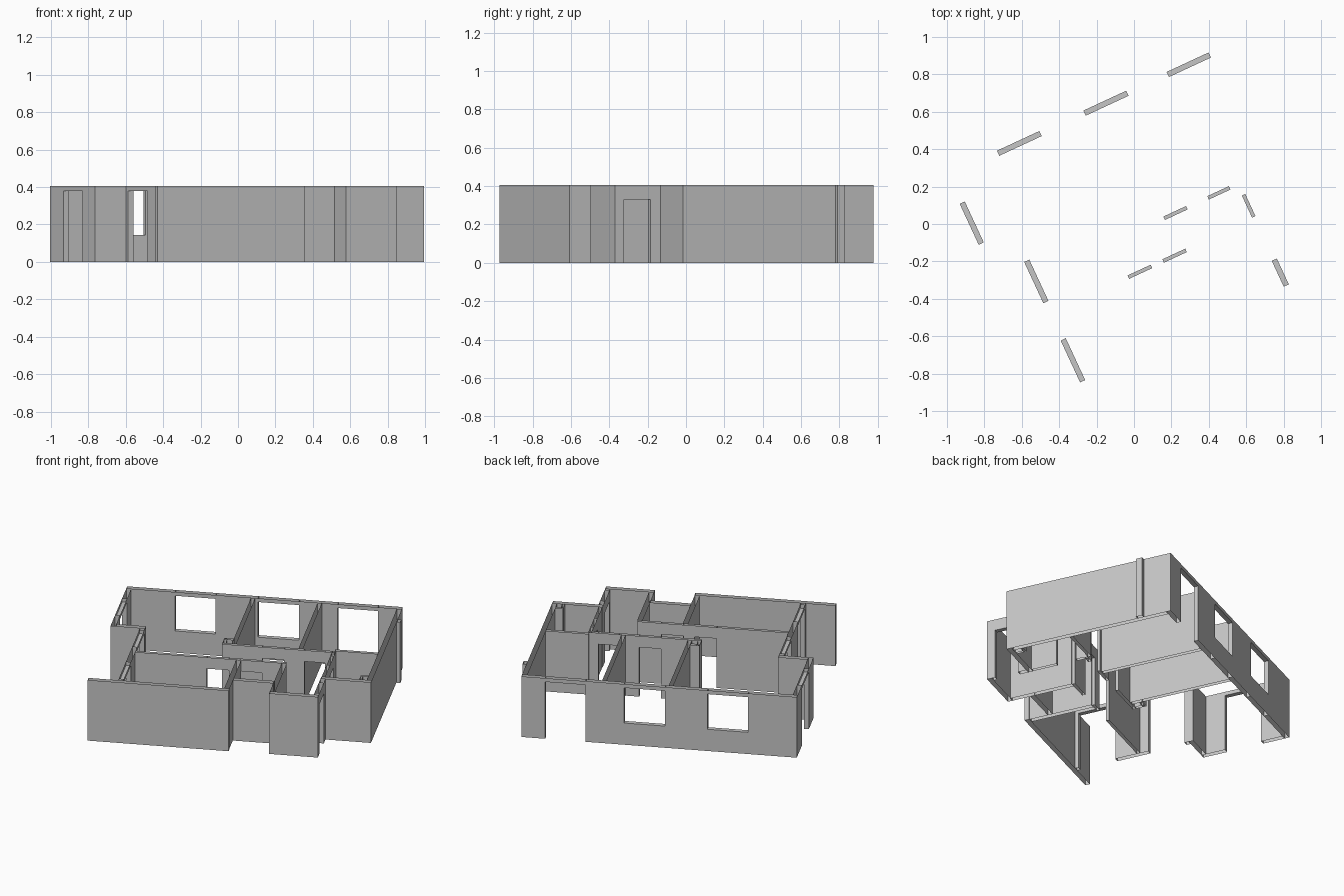
import bpy, bmesh, math

cube = bpy.data.objects.get("Cube")
if cube:
    bpy.data.objects.remove(cube, do_unlink=True)

TOP = 0.405          # wall height
HEAD = 0.38          # head of outside openings
DOOR = 0.33          # head of inside doors
SILL = 0.145         # window sill
TURN = math.radians(24.9)

grey = bpy.data.materials.new("plaster_grey")
grey.use_nodes = True
tone = (0.56, 0.56, 0.56, 1)
grey.diffuse_color = tone
grey.node_tree.nodes["Principled BSDF"].inputs["Base Color"].default_value = tone


def shell(bm, axis, pos, thick, a, b, low, high, cap=None):
    """Hollow wall piece along an axis; cap closes its 'low' or 'high' end."""
    n, f = pos - thick / 2, pos + thick / 2
    ring = [(a, n), (b, n), (b, f), (a, f)]
    if axis == "v":
        ring = [(q, p) for p, q in reversed(ring)]
    bottom = [bm.verts.new((x, y, low)) for x, y in ring]
    top = [bm.verts.new((x, y, high)) for x, y in ring]
    for i in range(4):
        j = (i + 1) % 4
        bm.faces.new((bottom[i], bottom[j], top[j], top[i]))
    if cap == "low":
        bm.faces.new(bottom[::-1])
    elif cap == "high":
        bm.faces.new(top)


def wall(name, axis, pos, a, b, thick=0.03, openings=()):
    """Wall from a to b, with openings given as (start, end, sill, head)."""
    bm = bmesh.new()
    start = a
    for o_start, o_end, sill, head in openings:
        shell(bm, axis, pos, thick, start, o_start, 0, TOP)
        shell(bm, axis, pos, thick, o_start, o_end, head, TOP, "low")
        if sill:
            shell(bm, axis, pos, thick, o_start, o_end, 0, sill, "high")
        start = o_end
    shell(bm, axis, pos, thick, start, b, 0, TOP)
    mesh = bpy.data.meshes.new(name)
    bm.to_mesh(mesh)
    bm.free()
    mesh.materials.append(grey)
    obj = bpy.data.objects.new(name, mesh)
    obj.rotation_euler.z = TURN
    bpy.context.collection.objects.link(obj)


# Outside walls
wall("back_wall", "u", 0.649, -0.80, 0.895, openings=[
    (-0.50, -0.25, SILL, HEAD), (0.01, 0.262, SILL, HEAD), (0.50, 0.748, 0, HEAD)])
wall("upper_side_wall", "v", -0.785, 0.09, 0.634, openings=[(0.249, 0.49, 0, HEAD)])
wall("side_step_wall", "u", 0.105, -0.77, -0.588)
wall("lower_side_wall", "v", -0.603, -0.67, 0.09, openings=[
    (-0.647, -0.40, 0, HEAD), (-0.18, 0.063, 0, HEAD)])
wall("front_wall", "u", -0.685, -0.80, 0.067)
wall("porch_side_wall", "v", 0.05, -0.67, -0.255)
wall("porch_back_wall", "u", -0.53, 0.065, 0.318)
wall("front_room_wall", "u", -0.68, 0.315, 0.615)
wall("front_room_inner_side", "v", 0.33, -0.665, -0.255)
wall("front_room_outer_side", "v", 0.60, -0.665, -0.43,
     openings=[(-0.641, -0.489, 0, DOOR)])
wall("far_front_wall", "u", -0.417, 0.585, 0.895)
wall("far_side_wall", "v", 0.88, -0.402, 0.634)
wall("far_side_fin", "v", 0.907, 0.445, 0.485, 0.024)

# Inside walls
wall("hall_back_wall", "u", -0.04, -0.09, 0.60, 0.02, [
    (0.159, 0.293, 0, DOOR), (0.418, 0.545, 0, DOOR)])
wall("bath_back_wall", "u", -0.015, 0.60, 0.865, 0.02)
wall("bath_door_wall", "v", 0.597, -0.402, -0.03, 0.02, [(-0.235, -0.105, 0, DOOR)])
wall("hall_front_wall", "u", -0.245, -0.588, 0.34, 0.02, [
    (-0.147, -0.011, 0, DOOR), (0.058, 0.193, 0, DOOR)])
for label, u in (("left", 0.39), ("right", -0.02)):
    wall(label + "_bedroom_partition", "v", u, -0.03, 0.634, 0.025)

# Small service ducts
wall("hall_duct_side", "v", -0.08, -0.03, 0.03, 0.02)
wall("hall_duct_face", "u", 0.03, -0.09, -0.03, 0.02)
wall("bath_duct_side", "v", 0.825, -0.402, -0.35, 0.015)
wall("bath_duct_face", "u", -0.345, 0.818, 0.865, 0.015)
